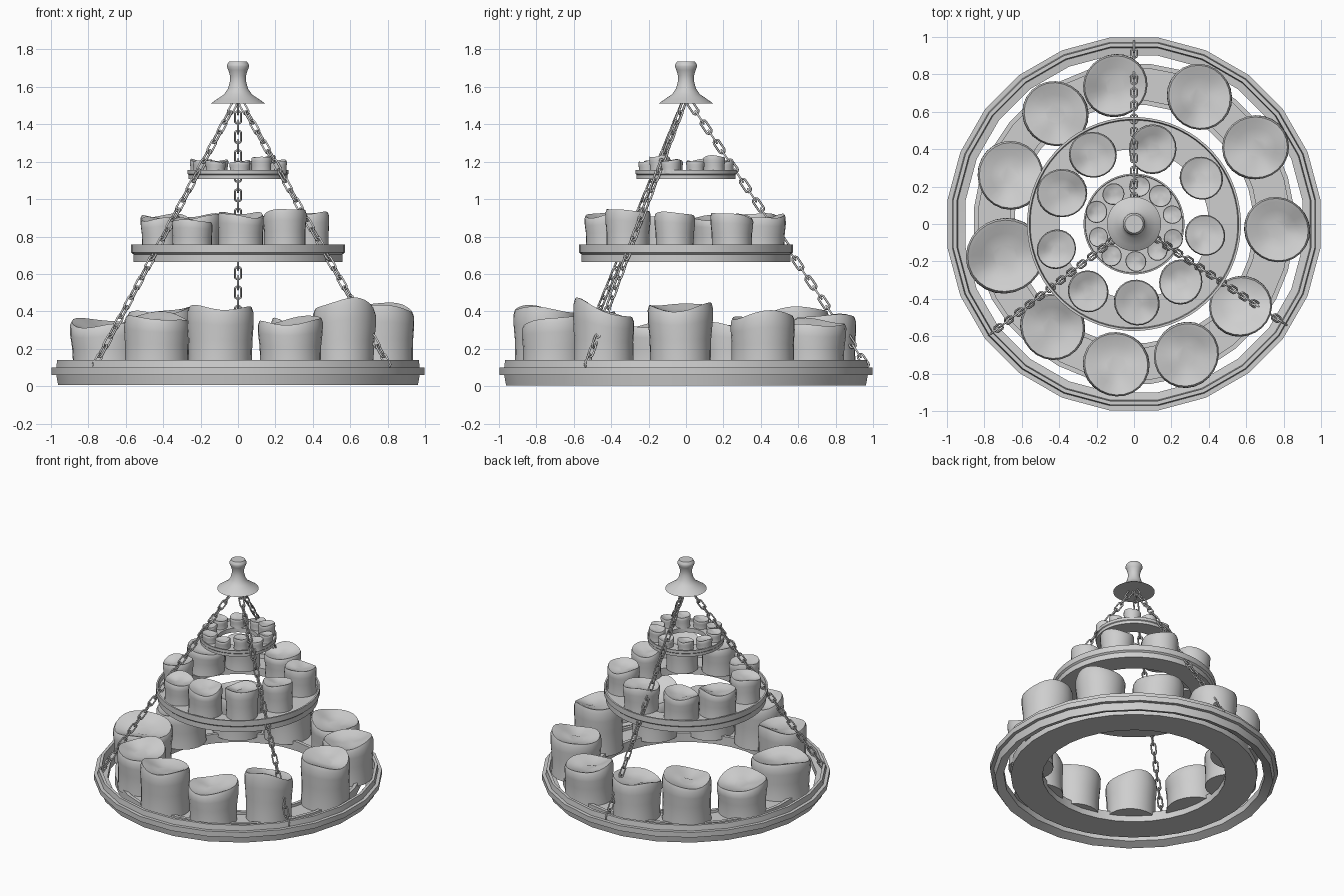
import bpy, bmesh, math, random
from mathutils import Vector, Matrix

if "Cube" in bpy.data.objects:
    bpy.data.objects.remove(bpy.data.objects["Cube"])

random.seed(4)
TAU = 2 * math.pi
grey = bpy.data.materials.new("plain grey")
grey.diffuse_color = (0.62, 0.62, 0.62, 1)
grey.use_nodes = True
grey.node_tree.nodes["Principled BSDF"].inputs["Base Color"].default_value = grey.diffuse_color


def finish(name, bm, angle=35):
    bmesh.ops.recalc_face_normals(bm, faces=bm.faces[:])
    for f in bm.faces:
        f.smooth = True
    me = bpy.data.meshes.new(name)
    bm.to_mesh(me)
    bm.free()
    me.set_sharp_from_angle(angle=math.radians(angle))
    me.materials.append(grey)
    ob = bpy.data.objects.new(name, me)
    bpy.context.collection.objects.link(ob)
    return ob


def skin(bm, rings, loop=False):
    """Bridge successive closed rings of vertices with quads."""
    pairs = list(zip(rings, rings[1:])) + ([(rings[-1], rings[0])] if loop else [])
    for a, b in pairs:
        n = len(a)
        for i in range(n):
            bm.faces.new((a[i], a[(i + 1) % n], b[(i + 1) % n], b[i]))


def lathe(name, profile, sides, loop=True, angle=35):
    bm = bmesh.new()
    rings = []
    for r, z in profile:
        rings.append([bm.verts.new((r * math.cos(TAU * (i + .5) / sides),
                                    r * math.sin(TAU * (i + .5) / sides), z))
                      for i in range(sides)])
    skin(bm, rings, loop)
    if not loop:
        bm.faces.new(rings[0])
        bm.faces.new(rings[-1])
    return finish(name, bm, angle)


def candle(name, x, y, r, z0, z1, lean=(0, 0)):
    """Wax pillar with a wavy melted rim and a sunken top."""
    bm = bmesh.new()
    sides, h = 24, z1 - z0
    p = [random.uniform(0, TAU) for _ in range(4)]
    # radius factor, height factor, how much rim waviness applies, dip
    prof = [(.97, 0, 0, 0), (.95, .2, 0, 0), (.96, .5, .1, 0), (1, .75, .5, 0),
            (1, .92, .9, 0), (.95, 1, 1, 0), (.85, 1, 1, .03), (.6, 1, .7, .13),
            (.3, 1, .4, .19)]
    rings = []
    for rf, hf, wf, dip in prof:
        ring = []
        for i in range(sides):
            t = TAU * i / sides
            wave = r * (.09 * math.sin(t + p[0]) + .06 * math.sin(2 * t + p[1])
                        + .045 * math.sin(3 * t + p[2]))
            wave += lean[0] * math.cos(t) + lean[1] * math.sin(t)
            rr = r * rf * (1 + .025 * math.sin(2 * t + p[3] + 2 * hf))
            ring.append(bm.verts.new((x + rr * math.cos(t), y + rr * math.sin(t),
                                      z0 + h * hf + wave * wf - dip * r)))
        rings.append(ring)
    skin(bm, rings)
    bm.faces.new(rings[0])
    bm.faces.new(rings[-1])
    finish(name, bm, 50)


# Bottom tier: low-sided outer rim and a separate candle ring inside it
lathe("bottom_outer_rim", [(.97, .005), (.98, .06), (1.005, .06), (1.005, .10), (.98, .10),
                           (.975, .14), (.955, .14), (.95, .085), (.91, .08), (.91, .03)], 24)
lathe("bottom_candle_ring", [(.64, .03), (.86, .03), (.86, .10), (.835, .10),
                             (.835, .08), (.665, .08), (.665, .10), (.64, .10)], 32)

# Middle tier ring
lathe("middle_ring", [(.40, .665), (.56, .665), (.56, .705), (.572, .715), (.572, .757),
                      (.56, .757), (.555, .725), (.40, .725)], 64)

# Top tier ring
lathe("top_ring", [(.14, 1.108), (.265, 1.108), (.265, 1.13), (.27, 1.135), (.27, 1.156),
                   (.262, 1.156), (.26, 1.14), (.14, 1.14)], 48)

# Ceiling canopy
lathe("canopy", [(.02, 1.515), (.135, 1.512), (.145, 1.512), (.115, 1.533), (.075, 1.56),
                 (.054, 1.59), (.043, 1.63), (.043, 1.66), (.052, 1.69), (.06, 1.708),
                 (.058, 1.72), (.048, 1.735)], 32, loop=False)

# Candles of each tier: x, y, radius, top height, optional lean of the rim
bottom = [(-.42, .59, .175, .40), (-.10, .74, .17, .37), (.35, .68, .175, .335),
          (.65, .41, .175, .375), (.765, -.03, .175, .43), (.57, -.44, .165, .41, (-.01, -.045)),
          (.28, -.70, .175, .35, (.025, 0)), (-.095, -.75, .175, .41), (-.435, -.55, .175, .37),
          (-.69, -.17, .205, .335), (-.66, .26, .18, .315)]
middle = [(-.22, .37, .125, .91), (.10, .40, .13, .90), (.36, .245, .115, .915),
          (.38, -.06, .108, .92), (.25, -.31, .118, .935), (.015, -.42, .122, .92),
          (-.245, -.36, .11, .885), (-.415, -.135, .105, .90), (-.385, .165, .132, .905)]
top = [(-.11, .16, .058, 1.205), (.03, .20, .055, 1.2), (.14, .15, .06, 1.225),
       (.205, .05, .05, 1.2), (.21, -.08, .052, 1.205), (.125, -.14, .055, 1.225),
       (.01, -.20, .055, 1.2), (-.12, -.17, .055, 1.2), (-.19, -.07, .052, 1.205),
       (-.2, .065, .058, 1.205)]
for tier, z0, items in (("bottom", .075, bottom), ("middle", .72, middle), ("top", 1.135, top)):
    for k, (x, y, r, z1, *lean) in enumerate(items):
        candle(f"{tier}_candle_{k + 1}", x, y, r, z0, z1, lean[0] if lean else (0, 0))


def link(bm, mat, half=.024, rad=.016, wire=.0058):
    """One oval chain link lying along local z."""
    rings = []
    for i in range(14):
        t = TAU * (i + .5) / 14
        c, s = math.cos(t), math.sin(t)
        centre = Vector((rad * c, 0, rad * s + math.copysign(half, s)))
        out = Vector((c, 0, s))
        rings.append([bm.verts.new(mat @ (centre + wire * (math.cos(a) * out +
                      Vector((0, math.sin(a), 0))))) for a in [TAU * j / 6 for j in range(6)]])
    skin(bm, rings, True)


# Three chains from the canopy down to the outer rim
for k, deg in enumerate((90, 217.5, -33.5)):
    a = math.radians(deg)
    radial = Vector((math.cos(a), math.sin(a), 0))
    start = radial * .02 + Vector((0, 0, 1.515))
    end = radial * .965 + Vector((0, 0, .11))
    d = end - start
    side = Vector((-math.sin(a), math.cos(a), 0))
    zax = d.normalized()
    yax = zax.cross(side)
    n = 27
    bm = bmesh.new()
    for i in range(n):
        u, v = (side, yax) if i % 2 else (yax, -side)
        rot = Matrix((u, v, zax)).transposed().to_4x4()
        link(bm, Matrix.Translation(start + d * ((i + .5) / n)) @ rot)
    finish(f"chain_{k + 1}", bm, 70)
